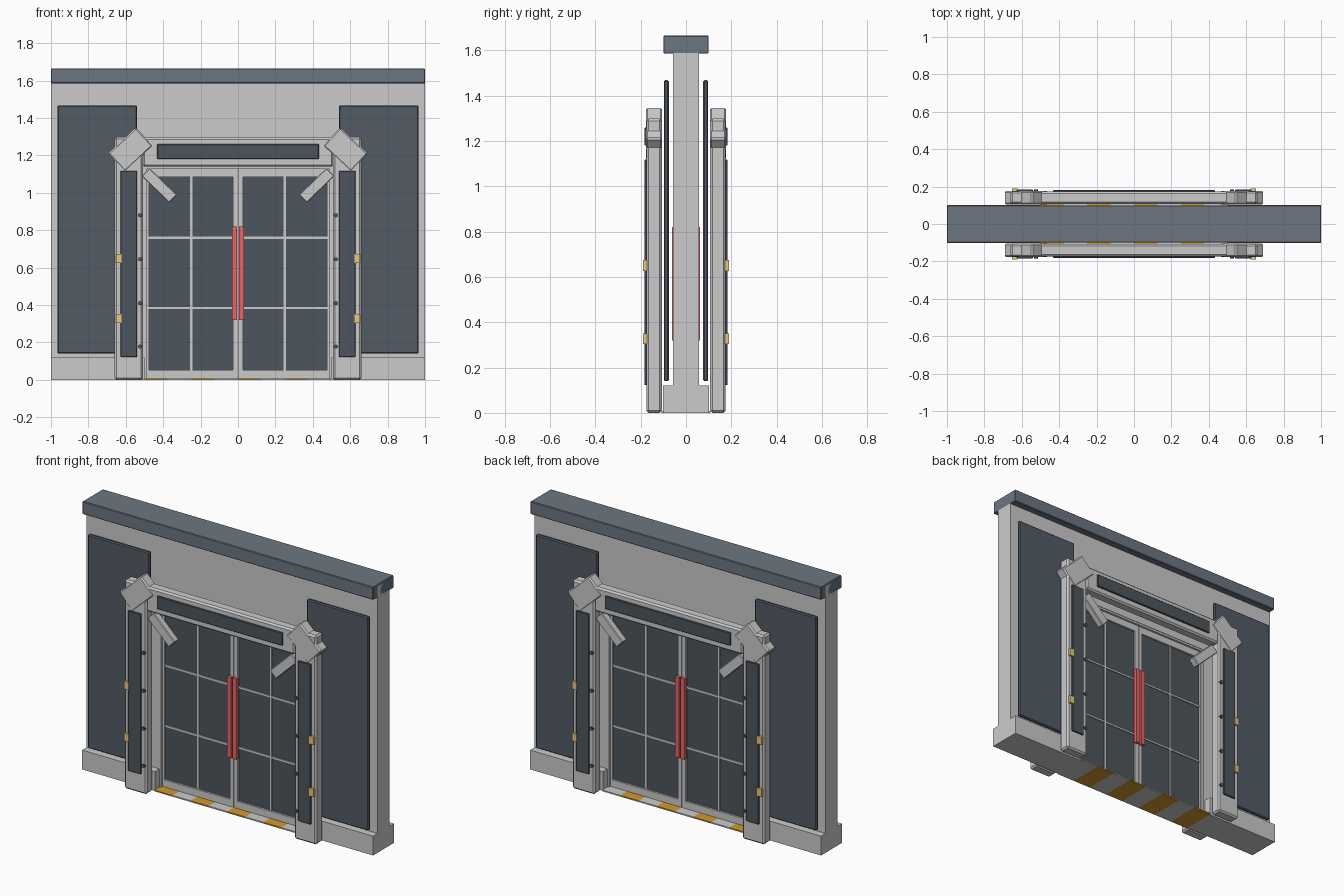
import bpy, math

if "Cube" in bpy.data.objects:
    bpy.data.objects.remove(bpy.data.objects["Cube"])


def material(name, rgb):
    m = bpy.data.materials.new(name)
    m.diffuse_color = (*rgb, 1)
    m.use_nodes = True
    m.node_tree.nodes["Principled BSDF"].inputs["Base Color"].default_value = m.diffuse_color
    return m


SLATE = material("slate", (0.085, 0.105, 0.13))
GLASS = material("dark_glass", (0.075, 0.09, 0.11))
TRIM = material("cap_blue_grey", (0.15, 0.18, 0.22))
RED = material("red", (0.8, 0.13, 0.13))
YELLOW = material("lamp_yellow", (0.8, 0.58, 0.2))
ORANGE = material("hazard_orange", (0.65, 0.32, 0.03))


def box(name, x, y, z, mat=None, bevel=0.0, angle=0.0):
    """Box from (min, max) ranges, optionally turned about the y axis."""
    r = (x, y, z)
    bpy.ops.mesh.primitive_cube_add(size=1, location=[(a + b) / 2 for a, b in r])
    o = bpy.context.object
    o.name = name
    for v in o.data.vertices:
        for i in range(3):
            v.co[i] *= r[i][1] - r[i][0]
    o.rotation_euler.y = angle
    if mat:
        o.data.materials.append(mat)
    if bevel:
        b = o.modifiers.new("bevel", "BEVEL")
        b.width = bevel
        b.segments = 1
    return o


def span(s, a, b):
    """Range mirrored by sign s."""
    return tuple(sorted((s * a, s * b)))


def turned(name, s, cx, cz, length, width, y, angle, bevel):
    """Bar centred at (s*cx, cz), turned in the plane of the wall."""
    return box(name, (s * cx - length / 2, s * cx + length / 2), y,
               (cz - width / 2, cz + width / 2), None, bevel, s * angle)


# Wall around the doorway, with its top cap
box("wall_header", (-0.5, 0.5), (-0.058, 0.058), (1.14, 1.66))
box("wall_cap", (-1, 1), (-0.1, 0.1), (1.585, 1.665), TRIM, 0.004)
for s in (-1, 1):
    box("wall_side", span(s, 0.5, 1), (-0.058, 0.058), (0, 1.66))
    box("plinth", span(s, 0.5, 1), (-0.102, 0.102), (0, 0.12))

# Threshold with alternating hazard stripes
for i in range(8):
    x0 = -0.5 + i * 0.125
    box("threshold_stripe", (x0, x0 + 0.125), (-0.108, 0.108), (0, 0.008),
        ORANGE if i % 2 == 0 else None)

# Door lining and two glazed leaves
box("lining_top", (-0.5, 0.5), (-0.055, 0.055), (1.128, 1.14))
for s in (-1, 1):
    box("lining_side", span(s, 0.49, 0.5), (-0.055, 0.055), (0.008, 1.13))
    box("leaf_glass", span(s, 0.02, 0.48), (-0.03, 0.03), (0.04, 1.1), GLASS)
    fy = (-0.042, 0.042)
    box("leaf_outer_stile", span(s, 0.476, 0.49), fy, (0.008, 1.128))
    box("leaf_inner_stile", span(s, 0.002, 0.027), fy, (0.008, 1.128))
    box("leaf_bottom_rail", span(s, 0.027, 0.476), fy, (0.008, 0.052))
    box("leaf_top_rail", span(s, 0.027, 0.476), fy, (1.085, 1.128))
    my = (-0.036, 0.036)
    box("glazing_bar_upright", span(s, 0.244, 0.257), my, (0.052, 1.085))
    for z in (0.385, 0.76):
        box("glazing_bar_cross", span(s, 0.027, 0.476), my, (z - 0.006, z + 0.006))

# Everything that repeats on the front and back faces
for f in (-1, 1):
    fy = span(f, 0.107, 0.175)
    box("frame_header", (-0.51, 0.51), span(f, 0.107, 0.173), (1.14, 1.295), None, 0.01)
    box("header_panel", (-0.432, 0.432), span(f, 0.165, 0.183), (1.18, 1.26), GLASS, 0.003)
    for s in (-1, 1):
        box("wall_panel", span(s, 0.54, 0.965), span(f, 0.076, 0.098), (0.14, 1.468), SLATE, 0.006)
        box("frame_jamb", span(s, 0.508, 0.66), fy, (0, 1.298), None, 0.01)
        box("jamb_panel", span(s, 0.54, 0.628), span(f, 0.165, 0.184), (0.122, 1.118), GLASS, 0.003)
        # Angled corner block and brace
        turned("corner_block", s, 0.575, 1.231, 0.205, 0.135, span(f, 0.105, 0.177),
               math.radians(43), 0.008)
        turned("corner_brace", s, 0.421, 1.04, 0.205, 0.06, span(f, 0.112, 0.155),
               math.radians(-44), 0.004)
        # Door pull
        box("door_handle", span(s, 0.006, 0.033), span(f, 0.04, 0.062), (0.32, 0.82), RED)
        # Marker lamps and bolts on the jamb
        for z in (0.327, 0.65):
            box("marker_lamp", span(s, 0.622, 0.652), span(f, 0.17, 0.189),
                (z - 0.024, z + 0.024), YELLOW)
        for z in (0.178, 0.41, 0.645, 0.88):
            bpy.ops.mesh.primitive_cylinder_add(
                vertices=10, radius=0.011, depth=0.016,
                location=(s * 0.524, f * 0.176, z), rotation=(math.pi / 2, 0, 0))
            bolt = bpy.context.object
            bolt.name = "jamb_bolt"
            bolt.data.materials.append(SLATE)
